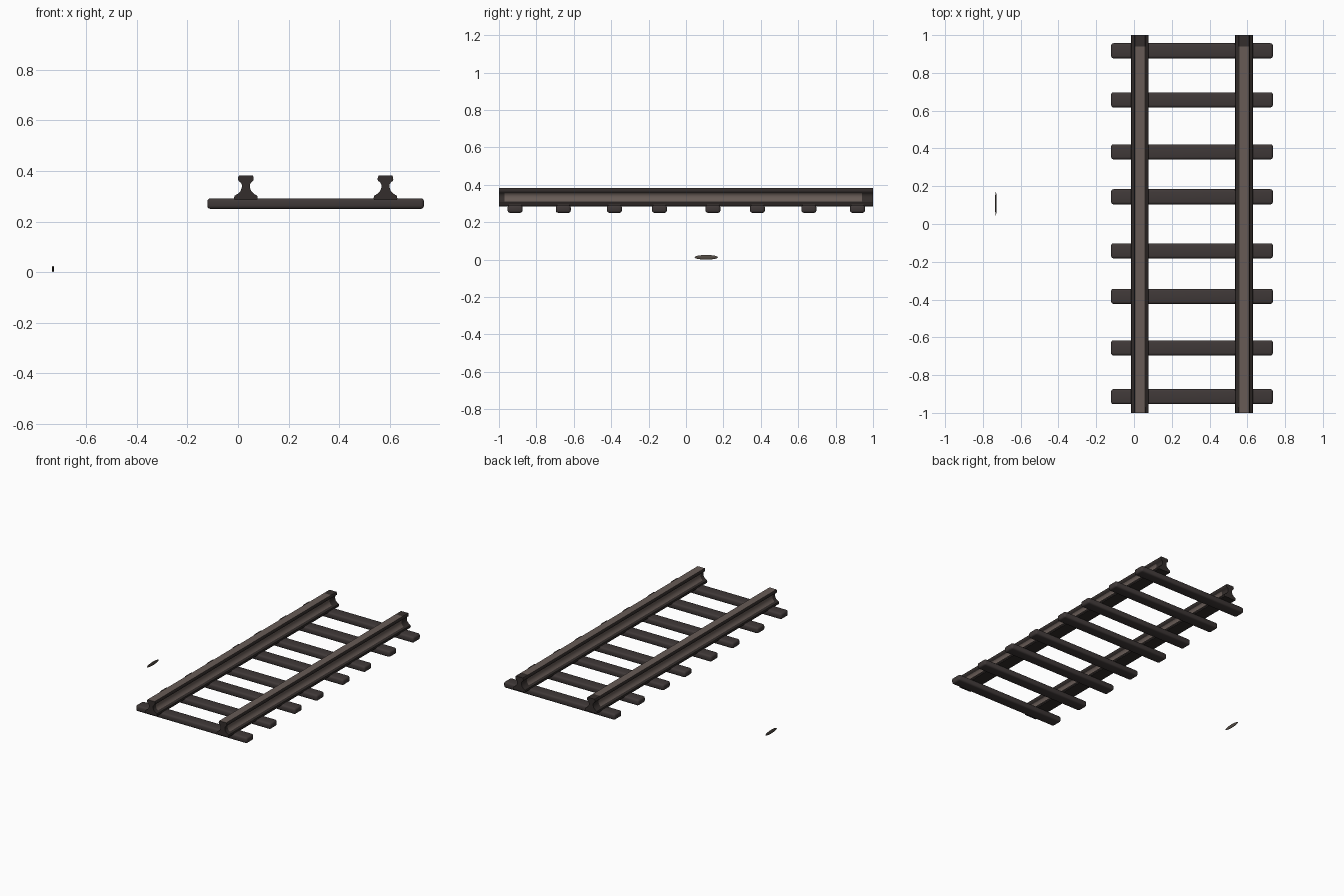
import bpy, bmesh, math

if "Cube" in bpy.data.objects:
    bpy.data.objects.remove(bpy.data.objects["Cube"])


def material(name, rgb):
    m = bpy.data.materials.new(name)
    m.diffuse_color = (*rgb, 1)
    m.use_nodes = True
    m.node_tree.nodes["Principled BSDF"].inputs["Base Color"].default_value = m.diffuse_color
    return m


WOOD = material("dark_brown_wood", (0.050, 0.040, 0.039))
DARK = material("dark_iron", (0.034, 0.027, 0.025))
RUST = material("worn_brown_steel", (0.135, 0.104, 0.092))
CHIP = material("grey_brown_chip", (0.085, 0.070, 0.058))


def finish(bm, name, mats, angle):
    bmesh.ops.recalc_face_normals(bm, faces=bm.faces)
    me = bpy.data.meshes.new(name)
    bm.to_mesh(me)
    bm.free()
    for m in mats:
        me.materials.append(m)
    ob = bpy.data.objects.new(name, me)
    bpy.context.collection.objects.link(ob)
    bpy.ops.object.select_all(action='DESELECT')
    ob.select_set(True)
    bpy.context.view_layer.objects.active = ob
    bpy.ops.object.shade_smooth_by_angle(angle=math.radians(angle))
    return ob


# Rail half profile (half width, z), from the foot up to the head
HALF = [(0.044, 0.285), (0.047, 0.291), (0.045, 0.302), (0.032, 0.310),
        (0.021, 0.321), (0.016, 0.335), (0.016, 0.346), (0.021, 0.355),
        (0.029, 0.361), (0.031, 0.367), (0.030, 0.376), (0.027, 0.382)]
PROFILE = HALF + [(-x, z) for x, z in reversed(HALF)]
STATIONS = [-1.0, -0.97, 0.94, 1.0]


def rail(name, cx):
    bm = bmesh.new()
    rings = [[bm.verts.new((cx + x, y, z)) for x, z in PROFILE] for y in STATIONS]
    n, h = len(PROFILE), len(HALF)
    for s in range(len(STATIONS) - 1):
        for i in range(n):
            j = (i + 1) % n
            f = bm.faces.new((rings[s][i], rings[s][j], rings[s + 1][j], rings[s + 1][i]))
            # worn running surface and web are lighter; foot, head sides, tips are dark
            side = min(i, n - 2 - i) if i < n - 1 else -1
            top = i == h - 1
            web = 3 <= side <= 6
            if (top and s < 2) or (web and s == 1):
                f.material_index = 1
    bm.faces.new(rings[0])
    bm.faces.new(rings[-1])
    return finish(bm, name, [DARK, RUST], 35)


rail("left_rail", 0.031)
rail("right_rail", 0.583)


# Sleepers: rounded planks, unevenly spaced
def sleeper(name, y):
    bm = bmesh.new()
    bmesh.ops.create_cube(bm, size=1)
    for v in bm.verts:
        v.co = (0.307 + v.co.x * 0.857, y + v.co.y * 0.08, 0.271 + v.co.z * 0.042)
    bmesh.ops.bevel(bm, geom=bm.edges[:], offset=0.013, segments=3,
                    profile=0.5, affect='EDGES')
    return finish(bm, name, [WOOD], 40)


for k, y in enumerate([-0.914, -0.656, -0.383, -0.142, 0.144, 0.382, 0.657, 0.917]):
    sleeper(f"sleeper_{k + 1}", y)

# Small loose chip lying beside the track
bm = bmesh.new()
bmesh.ops.create_uvsphere(bm, u_segments=16, v_segments=10, radius=1)
for v in bm.verts:
    v.co = (-0.7315 + v.co.x * 0.0045, 0.108 + v.co.y * 0.063, 0.0125 + v.co.z * 0.0125)
finish(bm, "loose_chip", [CHIP], 50)
